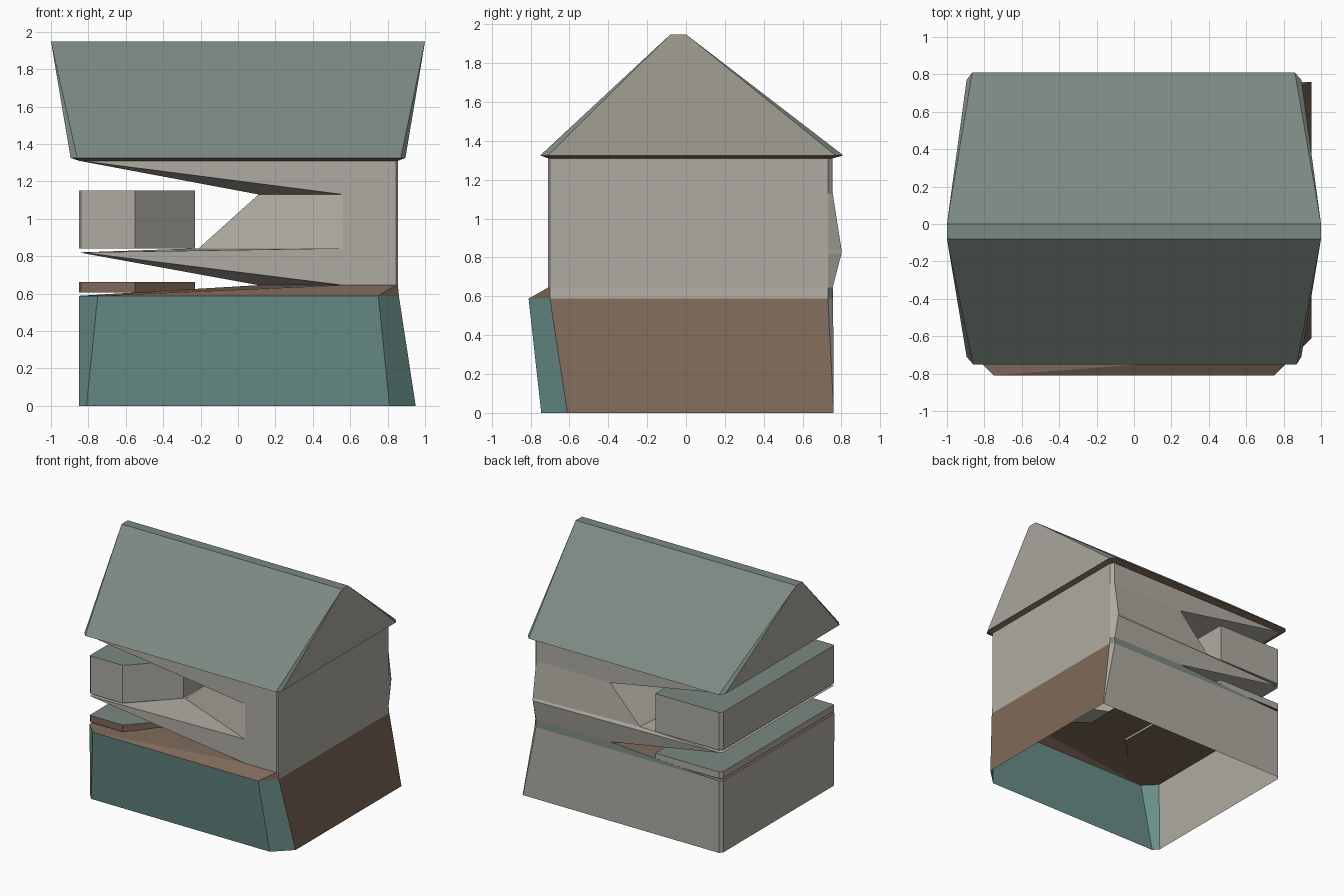
import bpy, bmesh

if "Cube" in bpy.data.objects:
    bpy.data.objects.remove(bpy.data.objects["Cube"])

def material(name, rgb):
    m = bpy.data.materials.new(name)
    m.diffuse_color = (*rgb, 1)
    m.use_nodes = True
    m.node_tree.nodes["Principled BSDF"].inputs["Base Color"].default_value = m.diffuse_color
    return m

STONE = material("warm_grey", (0.43, 0.41, 0.36))
TEAL = material("teal", (0.14, 0.27, 0.25))
BROWN = material("brown", (0.21, 0.14, 0.10))
SLATE = material("slate_green", (0.20, 0.25, 0.22))
PALETTE = [STONE, TEAL, BROWN, SLATE]

def loft(name, rings, colors, cap_top=None, cap_bottom=None):
    """Skin a stack of equal-length rings; colors holds one string of palette digits per band."""
    bm = bmesh.new()
    vs = [[bm.verts.new((x, y, z)) for x, y in pts] for z, pts in rings]
    n = len(vs[0])
    for k, band in enumerate(colors):
        for i in range(n):
            j = (i + 1) % n
            f = bm.faces.new((vs[k][j], vs[k][i], vs[k + 1][i], vs[k + 1][j]))
            f.material_index = int(band[i])
    if cap_top is not None:
        bm.faces.new(vs[-1][::-1]).material_index = cap_top
    if cap_bottom is not None:
        bm.faces.new(vs[0]).material_index = cap_bottom
    bmesh.ops.remove_doubles(bm, verts=bm.verts, dist=0.0005)
    me = bpy.data.meshes.new(name)
    bm.to_mesh(me)
    bm.free()
    for m in PALETTE:
        me.materials.append(m)
    ob = bpy.data.objects.new(name, me)
    bpy.context.collection.objects.link(ob)
    return ob

# Ring order: right, front-right chamfer, front, front-left, left, back-left, back, back-right
def full(z, back=0.755):
    return z, [(.855, .73), (.855, -.70), (.845, -.71), (-.84, -.71),
               (-.85, -.70), (-.85, .73), (-.83, .755), (.83, back)]

def narrow(z, x_front, x_back, back=0.755):
    return z, [(.855, .73), (.855, -.70), (.845, -.71), (.56, -.71),
               (x_front, -.38), (x_back, .755), (x_back, .755), (.83, back)]

# Flared base with an open bottom
base_bottom = (0, [(.95, .76), (.95, -.61), (.81, -.745), (-.81, -.745),
                   (-.85, -.70), (-.85, .73), (-.83, .757), (.945, .76)])
base_top = (.588, [(.86, .73), (.86, -.70), (.75, -.81), (-.75, -.81),
                   (-.85, -.71), (-.85, .73), (-.83, .757), (.83, .757)])
loft("base", [base_bottom, base_top], ["21110000"])

# Walls: pulled in at the openings, flared back out to the left between them
loft("walls",
     [base_top, narrow(.645, .11, .16), full(.82, .80), narrow(.842, -.21, -.11, .80),
      narrow(1.13, .11, .16), full(1.31)],
     ["02222333", "00000000", "00000000", "00000000", "00000000"])

# Floating blocks on the left, cut back beside the opening
block = [(-.23, -.38), (-.55, -.71), (-.84, -.71), (-.85, -.70),
         (-.85, .73), (-.83, .755), (-.25, .755)]
loft("upper_block", [(.84, block), (1.15, block)], ["0000000"], 3, 0)
loft("lower_block", [(.607, block), (.662, block)], ["2220000"], 3, 2)

# Roof: eave underside, slopes widening to a flat ridge
eave = (1.325, [(.895, .77), (.895, -.71), (.87, -.75), (-.86, -.75),
                (-.895, -.71), (-.895, .77), (-.865, .81), (.86, .81)])
ridge = (1.948, [(1, 0), (1, -.08), (1, -.08), (-1, -.08),
                 (-1, -.08), (-1, 0), (-1, 0), (1, 0)])
bpy.context.view_layer.update()
loft("roof", [full(1.31), eave, ridge], ["22222222", "03330333"], 3)
